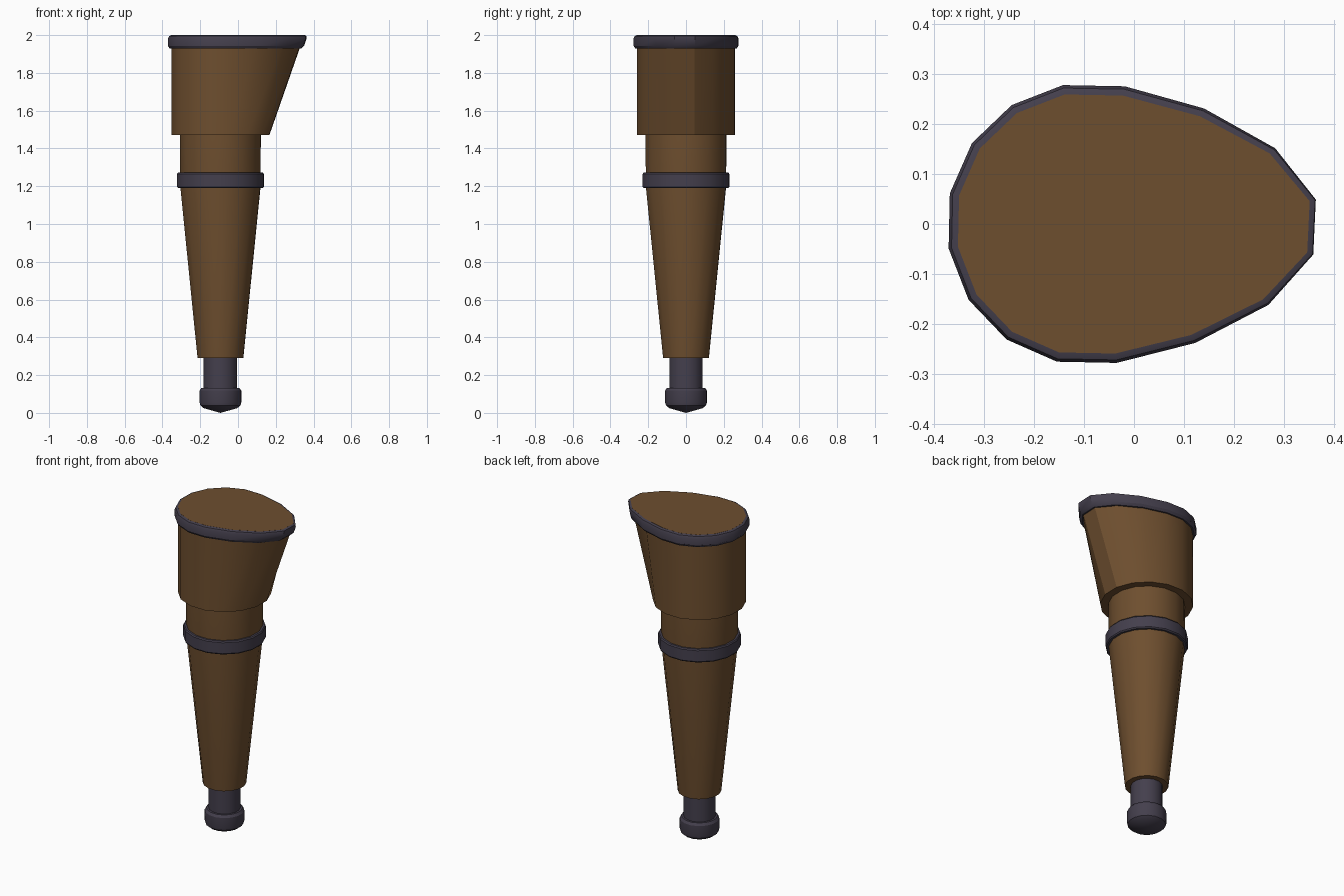
import bpy, bmesh, math

if "Cube" in bpy.data.objects:
    bpy.data.objects.remove(bpy.data.objects["Cube"])

SIDES = 16
CX = -0.093                    # axis of the leg
OFFSET = math.radians(10)      # rotation of the facets
SOCKET_Z, TOP_Z = 1.47, 2.0


def material(name, rgb):
    m = bpy.data.materials.new(name)
    m.diffuse_color = (*rgb, 1)
    m.use_nodes = True
    m.node_tree.nodes["Principled BSDF"].inputs["Base Color"].default_value = m.diffuse_color
    return m


wood = material("brown wood", (0.155, 0.077, 0.028))
iron = material("dark iron", (0.058, 0.050, 0.074))


def lathe(name, profile, mat, lean=0.0):
    """Turn (radius, z) points about the axis; lean flares the +x side with height."""
    bm = bmesh.new()
    rings = []
    for r, z in profile:
        if r == 0:
            rings.append([bm.verts.new((CX, 0, z))] * SIDES)
            continue
        flare = lean * (z - SOCKET_Z) / (TOP_Z - SOCKET_Z)
        ring = []
        for i in range(SIDES):
            a = OFFSET + 2 * math.pi * i / SIDES
            c = math.cos(a)
            x = CX + r * c + flare * max(c, 0) ** 1.7
            ring.append(bm.verts.new((x, r * math.sin(a), z)))
        rings.append(ring)
    for lo, hi in zip(rings, rings[1:]):
        for i in range(SIDES):
            j = (i + 1) % SIDES
            bm.faces.new(list(dict.fromkeys((lo[i], lo[j], hi[j], hi[i]))))
    # flat end caps
    if profile[0][0] > 0:
        bm.faces.new(rings[0][::-1])
    if profile[-1][0] > 0:
        bm.faces.new(rings[-1])
    bmesh.ops.recalc_face_normals(bm, faces=bm.faces)
    me = bpy.data.meshes.new(name)
    bm.to_mesh(me)
    bm.free()
    me.materials.append(mat)
    ob = bpy.data.objects.new(name, me)
    bpy.context.collection.objects.link(ob)
    bpy.ops.object.select_all(action='DESELECT')
    ob.select_set(True)
    bpy.context.view_layer.objects.active = ob
    bpy.ops.object.shade_smooth_by_angle(angle=math.radians(30))
    return ob


# Metal foot and stem
lathe("foot_tip", [(0, 0), (0.09, 0.025), (0.108, 0.04), (0.112, 0.055),
                   (0.112, 0.118), (0.102, 0.133)], iron)
lathe("stem", [(0.09, 0.12), (0.09, 0.30)], iron)

# Tapered wooden shaft
lathe("shaft", [(0.123, 0.29), (0.216, 1.20), (0.217, 1.48)], wood)

# Metal band round the shaft
lathe("band", [(0.228, 1.19), (0.233, 1.197), (0.233, 1.265), (0.228, 1.272)], iron)

# Flared wooden socket and its metal rim
lathe("socket", [(0.263, SOCKET_Z), (0.263, 1.997)], wood, lean=0.19)
lathe("rim", [(0.255, 1.928), (0.272, 1.928), (0.282, 1.943), (0.282, 1.982),
              (0.276, 1.995), (0.264, 2.0)], iron, lean=0.19)
# wooden face set flush in the rim
lathe("socket_top", [(0.263, 1.996), (0.263, 2.0005)], wood, lean=0.19)
